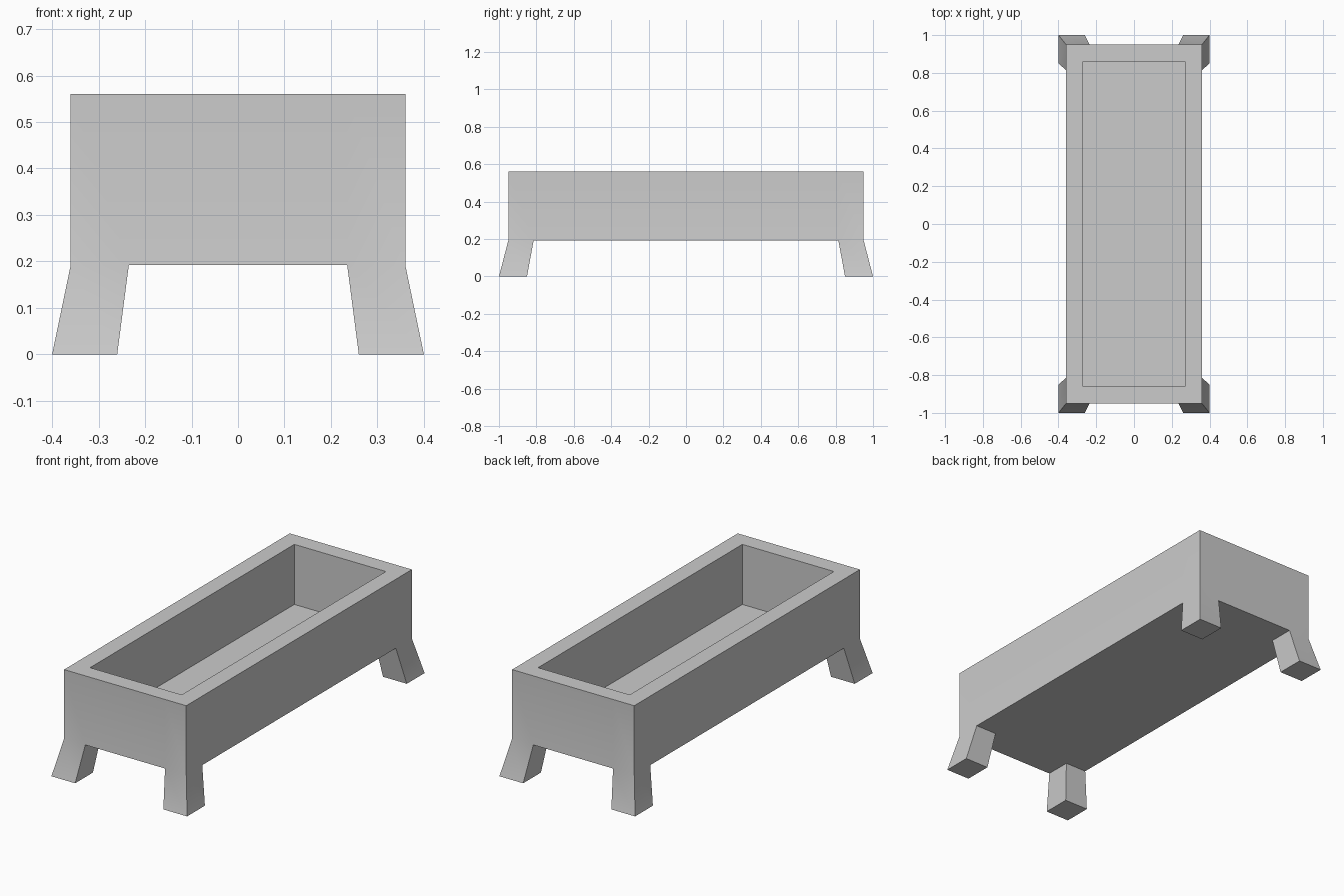
import bpy
import bmesh
import math
from mathutils import Matrix, Vector

cube = bpy.data.objects.get("Cube")
if cube:
    bpy.data.objects.remove(cube, do_unlink=True)

HALF_X, HALF_Y = 0.36, 0.95      # trough body
BASE_Z, RIM_Z = 0.192, 0.56
LEG_X, LEG_Y = 0.235, 0.815      # inner edges of the legs at the base
FOOT_X, FOOT_Y = (0.26, 0.40), (0.85, 1.0)
WALL, DEPTH = 0.09, 0.32

grey = bpy.data.materials.new("stone grey")
grey.use_nodes = True
colour = (0.6, 0.6, 0.6, 1)
grey.diffuse_color = colour
grey.node_tree.nodes["Principled BSDF"].inputs["Base Color"].default_value = colour

# Solid body block
bm = bmesh.new()
size = Matrix.Diagonal((2 * HALF_X, 2 * HALF_Y, RIM_Z - BASE_Z, 1))
bmesh.ops.create_cube(bm, size=1, matrix=Matrix.Translation((0, 0, (RIM_Z + BASE_Z) / 2)) @ size)

# Cuts that mark out the leg corners
for axis, offset in ((Vector((1, 0, 0)), LEG_X), (Vector((0, 1, 0)), LEG_Y)):
    for side in (-1, 1):
        geom = bm.verts[:] + bm.edges[:] + bm.faces[:]
        bmesh.ops.bisect_plane(bm, geom=geom, plane_co=axis * offset * side, plane_no=axis)
bm.normal_update()

# Splayed legs drawn out of the four base corners
corners = [f for f in bm.faces if f.normal.z < -0.9
           and abs(f.calc_center_median().x) > LEG_X
           and abs(f.calc_center_median().y) > LEG_Y]
for face in corners:
    foot = bmesh.ops.extrude_discrete_faces(bm, faces=[face])["faces"][0]
    for v in foot.verts:
        x = FOOT_X[abs(v.co.x) > LEG_X + 0.01]
        y = FOOT_Y[abs(v.co.y) > LEG_Y + 0.01]
        v.co = (math.copysign(x, v.co.x), math.copysign(y, v.co.y), 0)

# Rim and hollow
bm.normal_update()
top = [f for f in bm.faces if f.normal.z > 0.9 and f.calc_center_median().z > RIM_Z - 0.01]
floor = bmesh.ops.dissolve_faces(bm, faces=top)["region"][0]
bmesh.ops.inset_region(bm, faces=[floor], thickness=WALL, use_even_offset=True)
floor = bmesh.ops.extrude_discrete_faces(bm, faces=[floor])["faces"][0]
bmesh.ops.translate(bm, verts=floor.verts[:], vec=(0, 0, -DEPTH))
bmesh.ops.recalc_face_normals(bm, faces=bm.faces[:])

mesh = bpy.data.meshes.new("trough")
bm.to_mesh(mesh)
bm.free()
mesh.materials.append(grey)
trough = bpy.data.objects.new("trough", mesh)
bpy.context.collection.objects.link(trough)

# Soft bend from walls into legs, crisp everywhere else
bpy.ops.object.select_all(action="DESELECT")
trough.select_set(True)
bpy.context.view_layer.objects.active = trough
bpy.ops.object.shade_smooth_by_angle(angle=math.radians(30))
